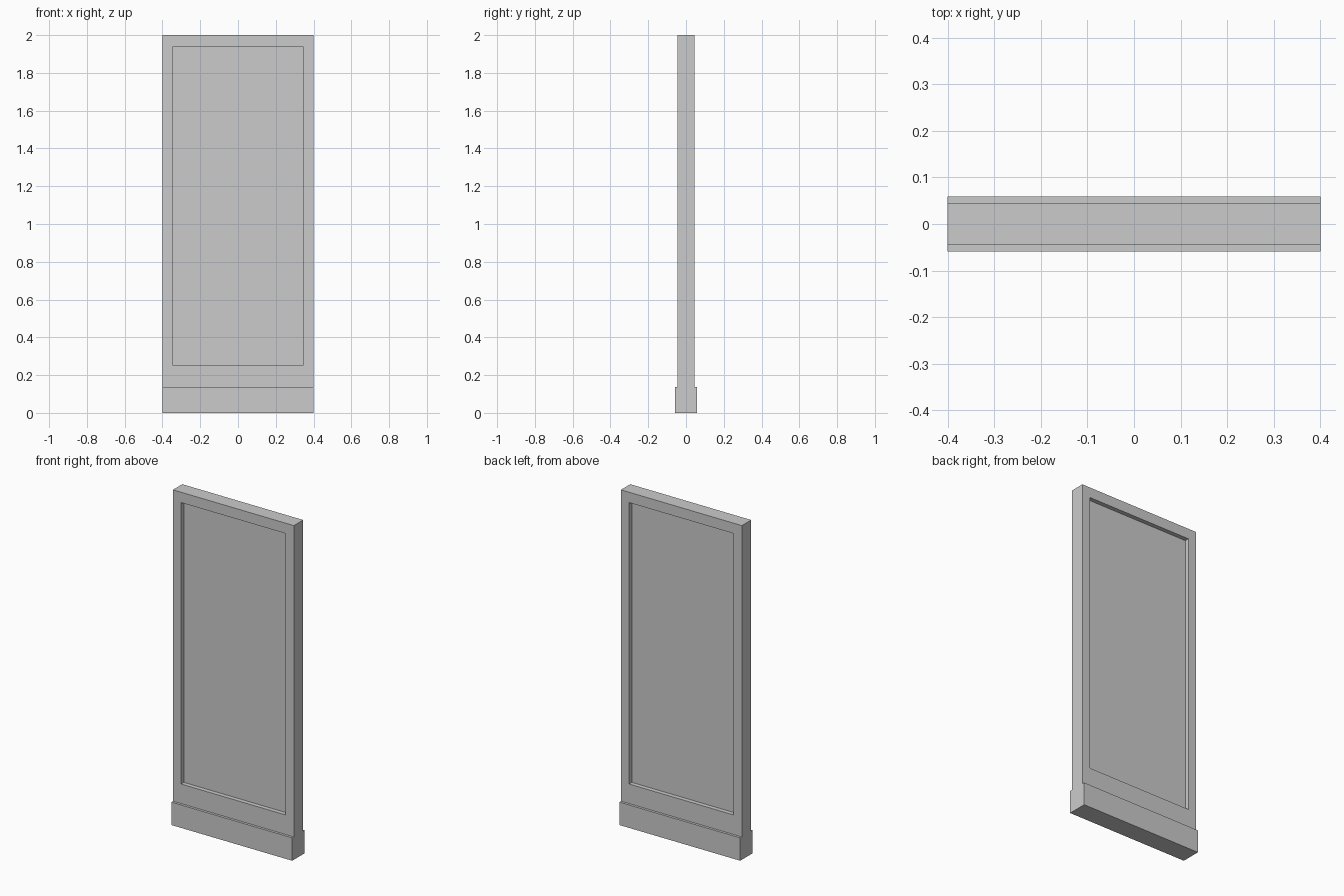
import bpy, bmesh

if "Cube" in bpy.data.objects:
    bpy.data.objects.remove(bpy.data.objects["Cube"])

HALF_W, HEIGHT = 0.40, 2.0
BODY_Y, BASE_Y, BASE_H = 0.044, 0.059, 0.137
PANEL_X, PANEL_Z0, PANEL_Z1, RECESS = 0.346, 0.254, 1.938, 0.026


def add_box(name, lo, hi):
    bm = bmesh.new()
    bmesh.ops.create_cube(bm, size=1)
    for v in bm.verts:
        v.co = [a + (c + 0.5) * (b - a) for a, b, c in zip(lo, hi, v.co)]
    mesh = bpy.data.meshes.new(name)
    bm.to_mesh(mesh)
    bm.free()
    obj = bpy.data.objects.new(name, mesh)
    bpy.context.collection.objects.link(obj)
    return obj


# Upright board with a stepped plinth
add_box("plinth", (-HALF_W, -BASE_Y, 0), (HALF_W, BASE_Y, BASE_H))
board = add_box("framed_board", (-HALF_W, -BODY_Y, BASE_H), (HALF_W, BODY_Y, HEIGHT))

# Recessed panel on the front and back faces
bm = bmesh.new()
bm.from_mesh(board.data)
bm.normal_update()
for face in [f for f in bm.faces if abs(f.normal.y) > 0.9]:
    side = 1 if face.normal.y > 0 else -1
    bmesh.ops.inset_individual(bm, faces=[face], thickness=0.05)
    for v in face.verts:
        v.co.x = PANEL_X if v.co.x > 0 else -PANEL_X
        v.co.z = PANEL_Z1 if v.co.z > 1 else PANEL_Z0
    walls = bmesh.ops.extrude_discrete_faces(bm, faces=[face])
    for v in walls["faces"][0].verts:
        v.co.y = side * (BODY_Y - RECESS)
bmesh.ops.recalc_face_normals(bm, faces=bm.faces)
bm.to_mesh(board.data)
bm.free()
